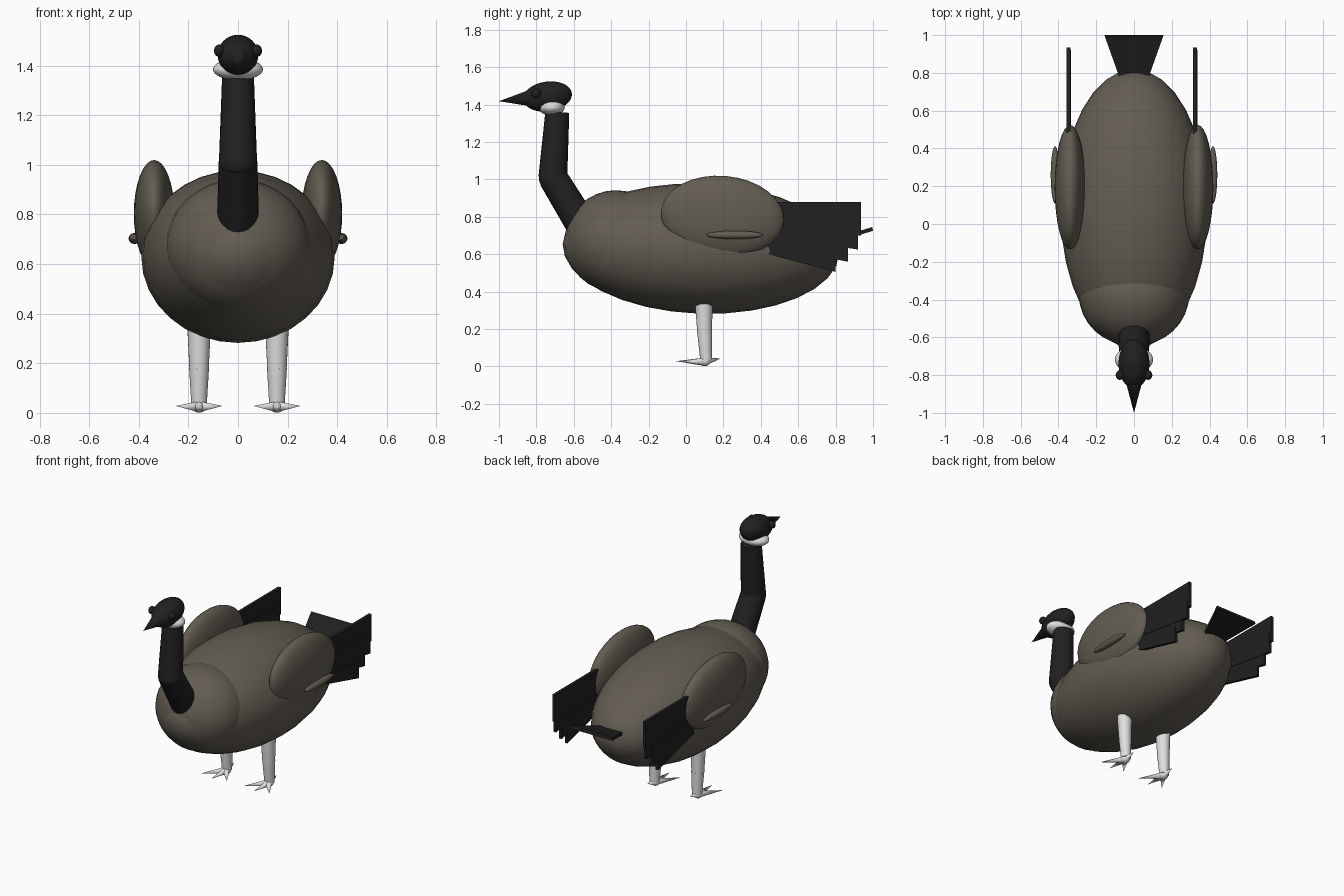
import bpy, bmesh, math
from mathutils import Vector, Matrix

cube = bpy.data.objects.get("Cube")
if cube:
    bpy.data.objects.remove(cube, do_unlink=True)


def material(name, r, g, b):
    m = bpy.data.materials.new(name)
    m.diffuse_color = (r, g, b, 1)
    m.use_nodes = True
    bsdf = m.node_tree.nodes["Principled BSDF"]
    bsdf.inputs["Base Color"].default_value = (r, g, b, 1)
    bsdf.inputs["Roughness"].default_value = 0.8
    return m


TAUPE = material("taupe_plumage", 0.125, 0.11, 0.085)
BLACK = material("black_plumage", 0.015, 0.015, 0.015)
WHITE = material("pale_grey", 0.74, 0.74, 0.74)


def finish(name, bm, mat, smooth=True):
    bmesh.ops.recalc_face_normals(bm, faces=bm.faces)
    mesh = bpy.data.meshes.new(name)
    bm.to_mesh(mesh)
    bm.free()
    mesh.materials.append(mat)
    obj = bpy.data.objects.new(name, mesh)
    bpy.context.collection.objects.link(obj)
    if smooth:
        bpy.ops.object.select_all(action="DESELECT")
        bpy.context.view_layer.objects.active = obj
        obj.select_set(True)
        bpy.ops.object.shade_smooth_by_angle(angle=math.radians(40))
    return obj


def ellipsoid(name, center, radii, mat, tilt=0):
    """Ellipsoid with its poles along y; tilt raises the rear, in degrees."""
    bm = bmesh.new()
    bmesh.ops.create_uvsphere(bm, u_segments=32, v_segments=16, radius=1)
    m = (Matrix.Translation(center) @ Matrix.Rotation(math.radians(tilt), 4, "X")
         @ Matrix.Diagonal((*radii, 1)) @ Matrix.Rotation(math.pi / 2, 4, "X"))
    bmesh.ops.transform(bm, matrix=m, verts=bm.verts)
    return finish(name, bm, mat)


def tube(name, start, end, r1, r2, mat, sides=24):
    """Tapered cylinder or cone between two points."""
    a, b = Vector(start), Vector(end)
    bm = bmesh.new()
    bmesh.ops.create_cone(bm, cap_ends=True, segments=sides, radius1=r1,
                          radius2=r2, depth=(b - a).length)
    turn = (b - a).to_track_quat("Z", "Y").to_matrix().to_4x4()
    bmesh.ops.transform(bm, matrix=Matrix.Translation((a + b) / 2) @ turn, verts=bm.verts)
    return finish(name, bm, mat)


def plate(name, outline, offset, mat):
    """Flat panel: outline of 3D points extruded by the offset."""
    bm = bmesh.new()
    face = bm.faces.new([bm.verts.new(p) for p in outline])
    out = bmesh.ops.extrude_face_region(bm, geom=[face])
    moved = [v for v in out["geom"] if isinstance(v, bmesh.types.BMVert)]
    bmesh.ops.translate(bm, vec=offset, verts=moved)
    return finish(name, bm, mat, smooth=False)


# Body and breast
ellipsoid("body", (0, 0.08, 0.63), (0.39, 0.74, 0.348), TAUPE, -2)
ellipsoid("breast", (0, -0.375, 0.67), (0.292, 0.272, 0.272), TAUPE)

# Neck
bend = (0, -0.712, 1.01)
tube("lower_neck", (0, -0.535, 0.72), bend, 0.086, 0.078, BLACK)
ellipsoid("neck_bend", bend, (0.078, 0.075, 0.075), BLACK)
tube("upper_neck", bend, (0, -0.688, 1.36), 0.077, 0.064, BLACK)

# Head
ellipsoid("head", (0, -0.74, 1.443), (0.082, 0.131, 0.08), BLACK, 8)
ellipsoid("chin_patch", (0, -0.718, 1.385), (0.101, 0.07, 0.044), WHITE)
tube("beak", (0, -0.83, 1.435), (0, -1.0, 1.418), 0.045, 0.0, BLACK)

# Tail fan
plate("tail", [(-0.05, 0.7, 0.655), (0.05, 0.7, 0.655),
               (0.155, 0.995, 0.745), (-0.155, 0.995, 0.745)], (0, 0.005, -0.02), BLACK)

# Flight feathers: root top, root bottom, tip y, tip top, tip bottom
FEATHERS = [
    (0.88, 0.76, 0.935, 0.88, 0.70),
    (0.80, 0.70, 0.92, 0.76, 0.625),
    (0.74, 0.65, 0.865, 0.68, 0.56),
    (0.69, 0.605, 0.80, 0.61, 0.505),
]

for side, s in (("left", 1), ("right", -1)):
    ellipsoid(side + "_eye", (s * 0.075, -0.80, 1.46), (0.022, 0.025, 0.025), BLACK)

    # Wing with a raised covert and a stack of feathers
    ellipsoid(side + "_wing", (s * 0.338, 0.195, 0.802), (0.082, 0.33, 0.217), TAUPE, -5)
    ellipsoid(side + "_covert", (s * 0.418, 0.26, 0.703), (0.023, 0.152, 0.022), TAUPE)
    for i, (rt, rb, y, tt, tb) in enumerate(FEATHERS):
        x = s * 0.335 - 0.022 + 0.003 * (i % 2)
        plate(f"{side}_feather_{i + 1}",
              [(x, 0.42, rt), (x, 0.42, rb), (x, y, tb), (x, y, tt)], (0.02, 0, 0), BLACK)

    # Leg
    x = s * 0.157
    tube(side + "_upper_leg", (x, 0.095, 0.36), (x, 0.1, 0.155), 0.048, 0.038, WHITE)
    tube(side + "_lower_leg", (x, 0.1, 0.18), (x, 0.108, 0.03), 0.04, 0.031, WHITE)

    # Foot: three front toes and a hind toe
    ellipsoid(side + "_foot", (x, 0.1, 0.027), (0.03, 0.03, 0.026), WHITE)
    for toe, (dx, y) in {"inner": (-s * 0.095, -0.03), "middle": (0, -0.055),
                         "outer": (s * 0.095, -0.03), "hind": (0, 0.185)}.items():
        tip_z = 0.043 if toe == "hind" else 0.028
        tube(f"{side}_{toe}_toe", (x, 0.1, 0.025), (x + dx, y, tip_z), 0.022, 0.0, WHITE, 12)
